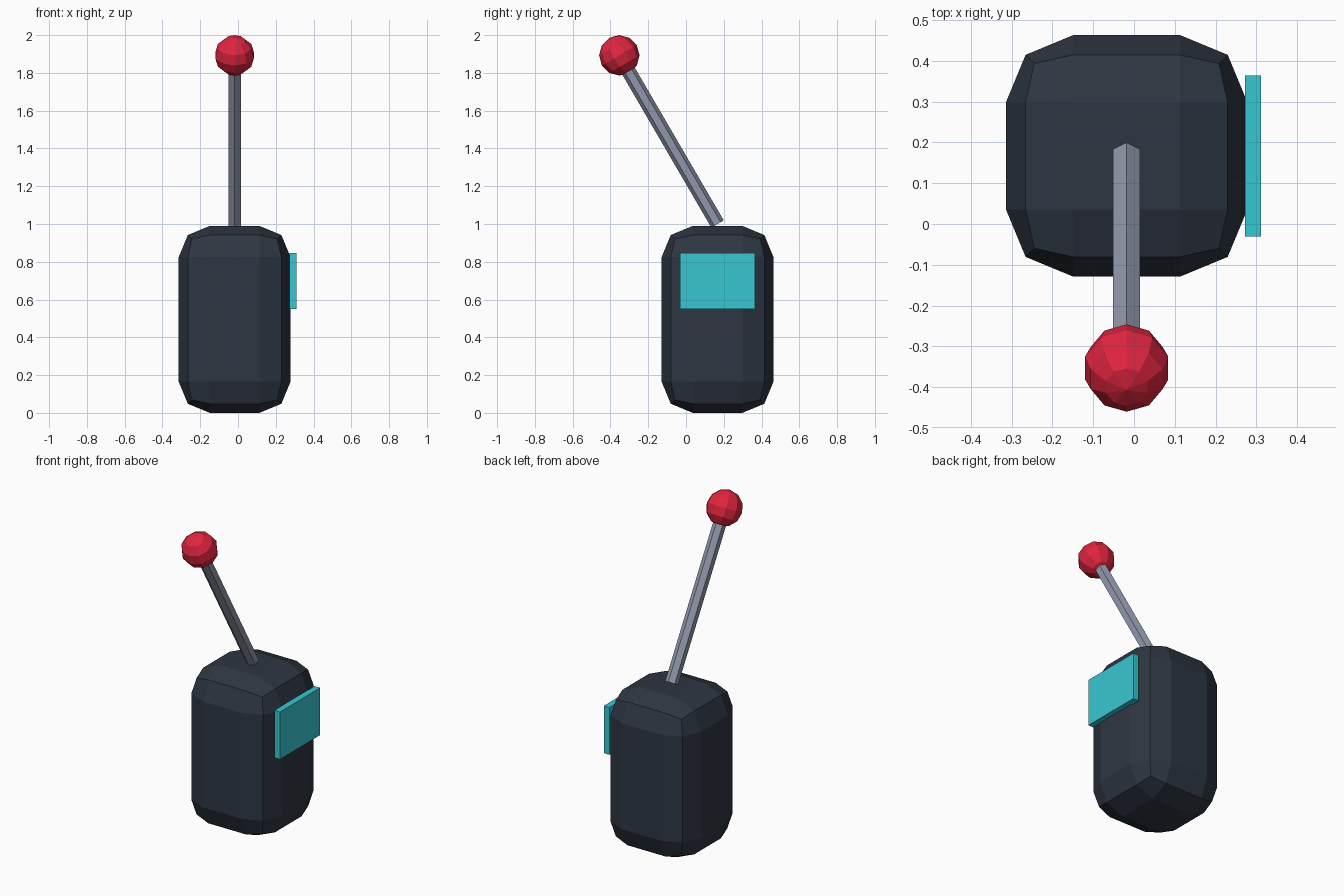
import bpy, bmesh, math
from mathutils import Matrix, Vector

cube = bpy.data.objects.get("Cube")
if cube:
    bpy.data.objects.remove(cube, do_unlink=True)


def material(name, colour, roughness=0.6):
    mat = bpy.data.materials.new(name)
    mat.use_nodes = True
    mat.diffuse_color = (*colour, 1)
    bsdf = mat.node_tree.nodes["Principled BSDF"]
    bsdf.inputs["Base Color"].default_value = (*colour, 1)
    bsdf.inputs["Roughness"].default_value = roughness
    return mat


def add_object(name, bm, mat):
    bmesh.ops.recalc_face_normals(bm, faces=bm.faces)
    mesh = bpy.data.meshes.new(name)
    bm.to_mesh(mesh)
    bm.free()
    mesh.materials.append(mat)
    obj = bpy.data.objects.new(name, mesh)
    bpy.context.collection.objects.link(obj)
    return obj


def box(name, centre, size, mat):
    bm = bmesh.new()
    bmesh.ops.create_cube(bm, size=1, matrix=Matrix.Diagonal((*size, 1)))
    obj = add_object(name, bm, mat)
    obj.location = centre
    return obj


def revolve(name, profile, sides, matrix, mat):
    """Facetted solid around z from (radius, z) points, one corner facing +y."""
    bm = bmesh.new()
    rings = []
    for r, z in profile:
        count = sides if r > 1e-5 else 1
        angles = [math.pi / 2 + math.tau * i / sides for i in range(count)]
        rings.append([bm.verts.new((r * math.cos(a), r * math.sin(a), z)) for a in angles])
    for low, high in zip(rings, rings[1:]):
        for i in range(sides):
            j = (i + 1) % sides
            corners = [low[i % len(low)], low[j % len(low)],
                       high[j % len(high)], high[i % len(high)]]
            bm.faces.new(list(dict.fromkeys(corners)))
    for ring in (rings[0], rings[-1]):
        if len(ring) > 2:
            bm.faces.new(ring)
    obj = add_object(name, bm, mat)
    obj.matrix_world = matrix
    return obj


charcoal = material("charcoal", (0.027, 0.037, 0.054))
steel = material("steel grey", (0.28, 0.31, 0.40))
red = material("red", (0.75, 0.018, 0.05))
cyan = material("cyan", (0.04, 0.57, 0.65))

# Rounded body
MID_X = -0.018
body = box("body", (MID_X, 0.167, 0.495), (0.592, 0.592, 0.99), charcoal)
bevel = body.modifiers.new("rounded_edges", "BEVEL")
bevel.width = 0.165
bevel.segments = 2
bevel.limit_method = 'NONE'

# Side panel
box("side_panel", (0.2915, 0.167, 0.698), (0.039, 0.395, 0.295), cyan)

# Tilted lever and its knob share one axis
foot = Vector((MID_X, 0.167, 1.0))
knob_centre = Vector((MID_X, -0.353, 1.893))
axis = knob_centre - foot
tilt = Matrix.Rotation(math.atan2(-axis.y, axis.z), 4, 'X')
revolve("lever", [(0.038, 0), (0.038, axis.length - 0.05)], 6,
        Matrix.Translation(foot) @ tilt, steel)

R, RINGS = 0.107, 6
arc = [math.pi * i / RINGS for i in range(RINGS + 1)]
revolve("knob", [(R * math.sin(a), -R * math.cos(a)) for a in arc], 10,
        Matrix.Translation(knob_centre) @ tilt, red)
